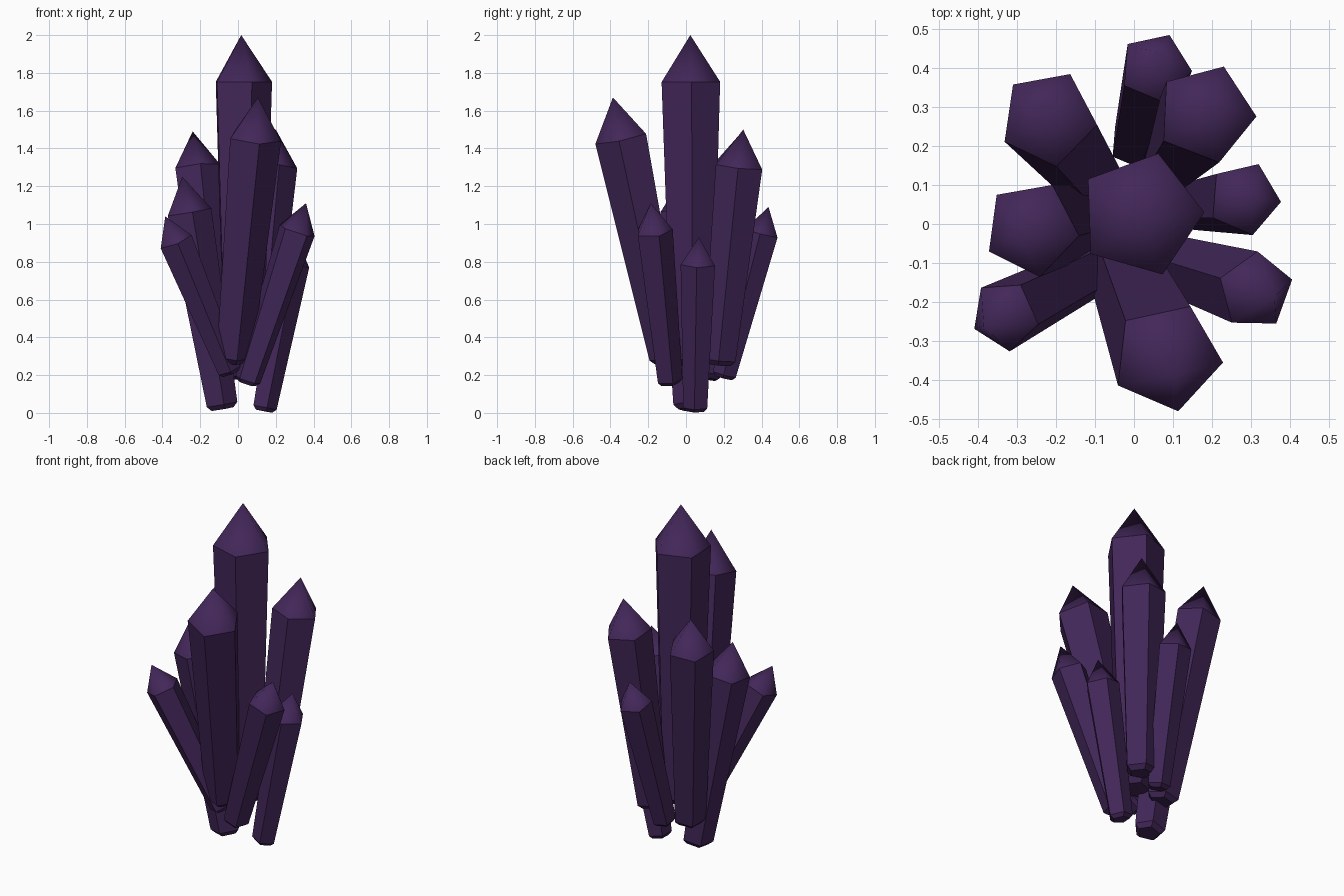
import bpy, bmesh, math
from mathutils import Vector

if "Cube" in bpy.data.objects:
    bpy.data.objects.remove(bpy.data.objects["Cube"])

mat = bpy.data.materials.new("deep purple")
mat.diffuse_color = (0.055, 0.02, 0.1, 1)
mat.use_nodes = True
mat.node_tree.nodes["Principled BSDF"].inputs["Base Color"].default_value = mat.diffuse_color


def crystal(name, tip, base, r, phase):
    """Five-sided crystal: chamfered foot, widening shaft, smooth pointed tip."""
    tip, base = Vector(tip), Vector(base)
    axis = tip - base
    length = axis.length
    rot = Vector((0, 0, 1)).rotation_difference(axis)
    # (distance along axis, radius) of each ring
    rings = [(0, 0.5 * r), (0.2 * r, 0.7 * r), (length - 1.52 * r, r)]
    bm = bmesh.new()
    loops = []
    for d, rad in rings:
        loop = []
        for i in range(5):
            a = math.radians(phase + 72 * i)
            p = Vector((rad * math.cos(a), rad * math.sin(a), d))
            loop.append(bm.verts.new(base + rot @ p))
        loops.append(loop)
    apex = bm.verts.new(tip)
    bm.faces.new(loops[0][::-1])
    for i in range(5):
        j = (i + 1) % 5
        for lo, hi in zip(loops, loops[1:]):
            bm.faces.new((lo[i], lo[j], hi[j], hi[i]))
        f = bm.faces.new((loops[-1][i], loops[-1][j], apex))
        f.smooth = True
    # crisp shoulder edge
    for i in range(5):
        bm.edges.get((loops[-1][i], loops[-1][(i + 1) % 5])).smooth = False
    me = bpy.data.meshes.new(name)
    bm.to_mesh(me)
    bm.free()
    me.materials.append(mat)
    ob = bpy.data.objects.new(name, me)
    bpy.context.collection.objects.link(ob)


# name, tip, base, shoulder radius, rotation
crystal("centre_crystal", (0.017, 0.023, 2.0), (0.02, 0.03, 0.25), 0.163, 2)
crystal("front_crystal", (0.105, -0.387, 1.67), (-0.028, -0.09, 0.27), 0.145, -6)
crystal("back_right_crystal", (0.2, 0.303, 1.5), (0.1, 0.175, 0.255), 0.13, -3)
crystal("back_left_crystal", (-0.24, 0.298, 1.49), (-0.1, 0.11, 0.18), 0.127, -8)
crystal("left_crystal", (-0.295, -0.018, 1.25), (-0.085, 0.02, 0.02), 0.125, -8)
crystal("right_crystal", (0.31, 0.068, 0.93), (0.135, 0.05, 0.01), 0.096, -5)
crystal("front_right_crystal", (0.36, -0.187, 1.11), (0.045, -0.088, 0.155), 0.102, 16)
crystal("front_left_crystal", (-0.385, -0.262, 1.04), (-0.04, -0.085, 0.21), 0.094, -12)
crystal("back_crystal", (0.065, 0.437, 1.09), (0.0, 0.2, 0.185), 0.094, -5)
